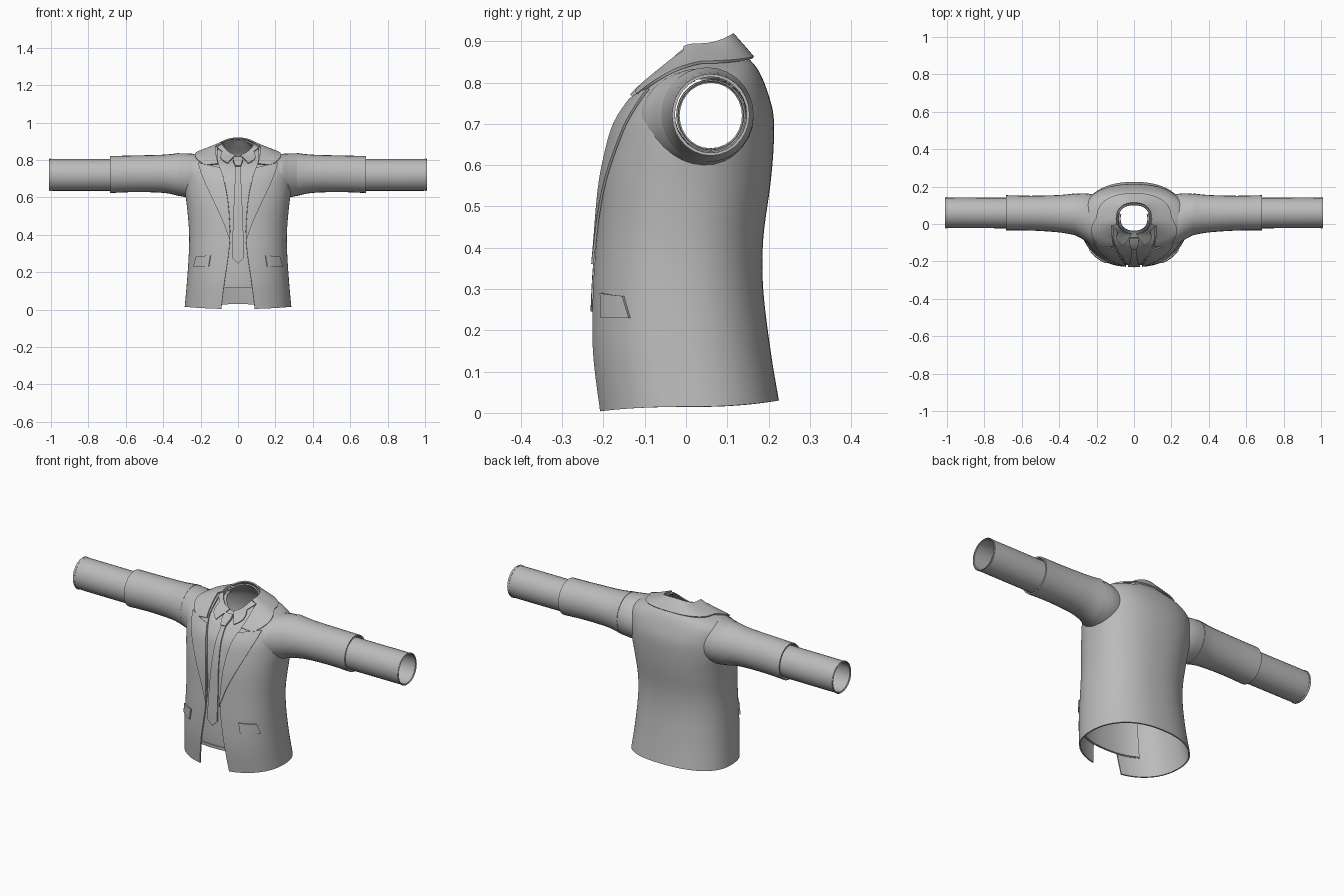
import bpy, bmesh, math
from mathutils import Vector
from mathutils.bvhtree import BVHTree

old = bpy.data.objects.get("Cube")
if old:
    bpy.data.objects.remove(old, do_unlink=True)

cloth = bpy.data.materials.new("grey cloth")
cloth.use_nodes = True
grey = (0.5, 0.5, 0.5, 1)
cloth.diffuse_color = grey
cloth.node_tree.nodes["Principled BSDF"].inputs["Base Color"].default_value = grey

# Body rings: front z, side z, back z, half width, front y, back y, front opening
RINGS = [
    (0.003, .015, .03, .285, -.215, .225, .09),
    (.15, .15, .15, .273, -.23, .205, .072),
    (.30, .30, .30, .263, -.227, .187, .05),
    (.42, .42, .42, .262, -.218, .187, .042),
    (.55, .55, .55, .273, -.207, .204, .05),
    (.64, .64, .64, .285, -.19, .212, .063),
    (.70, .72, .72, .29, -.172, .212, .078),
    (.75, .79, .785, .285, -.14, .195, .095),
    (.78, .825, .83, .25, -.115, .175, .105),
    (.80, .845, .855, .19, -.09, .155, .11),
    (.815, .868, .882, .125, -.065, .13, .11),
    (.825, .885, .91, .085, -.05, .105, .11),
]
TOP = len(RINGS) - 1
POWER = 2.3


def lerp(a, b, s):
    return a + (b - a) * s


def smooth(rows, t):
    """Smooth interpolation along a list of rows."""
    i = min(int(t), len(rows) - 2)
    f = t - i
    p, q, r, w = (rows[max(0, min(len(rows) - 1, k))] for k in range(i - 1, i + 3))
    return [b + f * (c - a + f * (2 * a - 5 * b + 4 * c - d + f * (3 * (b - c) + d - a))) / 2
            for a, b, c, d in zip(p, q, r, w)]


def body(t, a, off=0.0):
    """Point on the body at ring t and angle a from the front."""
    zf, zs, zb, hw, yf, yb, gap = smooth(RINGS, t)
    s, c = math.sin(a), math.cos(a)
    mid, half = (yf + yb) / 2, (yb - yf) / 2 + off
    x = (hw + off) * math.copysign(abs(s) ** (2 / POWER), s)
    y = mid - half * math.copysign(abs(c) ** (2 / POWER), c)
    z = lerp(zs, zf if c > 0 else zb, c * c)
    return Vector((x, y, z + off * max(0, min(1, (t - 6) / 4))))


def gap_angle(t):
    ring = smooth(RINGS, t)
    return math.asin(min(ring[6] / ring[3], .95) ** (POWER / 2))


def patch(name, rows, thick, mirror=False, axis="z", drop=None):
    """Grid surface with thickness, facing away from the given axis."""
    bm = bmesh.new()
    grid = [[bm.verts.new(p) for p in row] for row in rows]
    for r, q in zip(grid, grid[1:]):
        for i in range(len(r) - 1):
            bm.faces.new((r[i], r[i + 1], q[i + 1], q[i]))
    bmesh.ops.remove_doubles(bm, verts=bm.verts, dist=0.0002)
    bm.normal_update()
    facing = 0
    for f in bm.faces:
        c = f.calc_center_median()
        out = Vector((0, c.y - .058, c.z - .72)) if axis == "x" else Vector((c.x, c.y - .02, 0))
        facing += f.normal.dot(out) * f.calc_area()
    if facing < 0:
        bmesh.ops.reverse_faces(bm, faces=bm.faces)
    if drop:
        doomed = [f for f in bm.faces if drop(f.calc_center_median())]
        bmesh.ops.delete(bm, geom=doomed, context="FACES")
    mesh = bpy.data.meshes.new(name)
    bm.to_mesh(mesh)
    bm.free()
    mesh.materials.append(cloth)
    obj = bpy.data.objects.new(name, mesh)
    bpy.context.collection.objects.link(obj)
    if mirror:
        obj.modifiers.new("Mirror", "MIRROR")
    solid = obj.modifiers.new("Thickness", "SOLIDIFY")
    solid.thickness, solid.offset = thick, -1
    parts.append(obj)


parts = []
LEVELS = [TOP * i / 55 for i in range(56)]

# Closed body shape used to lay flat pieces on the chest
verts, faces, N = [], [], 96
for t in LEVELS:
    verts += [body(t, math.tau * k / N) for k in range(N)]
for j in range(len(LEVELS) - 1):
    for k in range(N):
        n = (k + 1) % N
        faces.append((j * N + k, j * N + n, j * N + N + n, j * N + N + k))
chest = BVHTree.FromPolygons(verts, faces)


def on_chest(x, z, off):
    hit, normal, _, _ = chest.ray_cast(Vector((x, -1, z)), Vector((0, 1, 0)))
    if hit is None:
        return Vector((x, 0, z))
    return hit + normal * (off if normal.y < 0 else -off)


def strip(keys, off, steps=5, cols=8):
    """Rows laid on the chest between pairs of edge points (x, z, x, z)."""
    rows = []
    for i in range((len(keys) - 1) * steps + 1):
        k = min(i // steps, len(keys) - 2)
        xa, za, xb, zb = (lerp(a, b, i / steps - k) for a, b in zip(keys[k], keys[k + 1]))
        rows.append([on_chest(lerp(xa, xb, c / cols), lerp(za, zb, c / cols), off)
                     for c in range(cols + 1)])
    return rows


# Jacket body, open at the front and at the armholes
def in_armhole(c):
    return abs(c.x) > .18 and math.hypot(c.y - .055, c.z - .72) < .095


rows = []
for t in LEVELS:
    g = gap_angle(t)
    rows.append([body(t, lerp(g, math.tau - g, k / 88)) for k in range(89)])
patch("jacket_body", rows, .007, drop=in_armhole)

# Shirt front and its hem band
def shirt_rows(low, high, off, count):
    rows = []
    for i in range(count + 1):
        t = lerp(low, high, i / count)
        reach = lerp(.7, 1.9, max(0, min(1, (t - 7) / 3)))
        rows.append([body(t, lerp(-reach, reach, k / 40), off) for k in range(41)])
    return rows


patch("shirt_front", shirt_rows(.8, TOP, -.012, 48), .004)
patch("shirt_hem", shirt_rows(.78, .89, -.009, 3), .003)

# Shirt collar leaves
rows = []
for i in range(31):
    s = i / 30
    outer = (8 + 2.2 * min(1, s * 3), lerp(.17, 1.9, s))
    inner = (TOP, lerp(.1, 1.9, s))
    rows.append([body(lerp(inner[0], outer[0], c / 8), lerp(inner[1], outer[1], c / 8), .004)
                 for c in range(9)])
patch("shirt_collar", rows, .005, mirror=True)

# Jacket collar, from the notch around the back of the neck
rows = []
for i in range(41):
    s = i / 40
    rise = min(1, s / .4)
    t_in = lerp(7.7, TOP, rise)
    a_in = gap_angle(t_in) if s < .4 else lerp(gap_angle(TOP), math.pi, (s - .4) / .6)
    t_out, a_out = lerp(7.2, 9, rise), lerp(.58, math.pi, s)
    rows.append([body(lerp(t_in, t_out, c / 8), lerp(a_in, a_out, c / 8), .01)
                 for c in range(9)])
patch("jacket_collar", rows, .007, mirror=True)

# Lapels
lapel = [(.042, .36, .044, .37), (.044, .45, .075, .46), (.05, .54, .12, .56),
         (.063, .64, .167, .66), (.08, .715, .198, .735), (.095, .755, .212, .782)]
patch("lapel", strip(lapel, .008), .006, mirror=True)

# Pocket flaps
flap = [(.145, .29, .22, .283), (.155, .23, .235, .23)]
patch("pocket_flap", strip(flap, .007), .007, mirror=True)

# Tie blade and knot
blade = [(z and -w, z, w, z) for z, w in
         ((.77, .012), (.6, .021), (.42, .028), (.275, .031), (.246, .002))]
patch("tie_blade", strip(blade, .002), .006)
knot = [(-w, z, w, z) for z, w in ((.81, .024), (.795, .026), (.765, .014))]
patch("tie_knot", strip(knot, .009), .012)


# Shoulders and sleeves: sections of x, centre y, centre z, y radius, z radius
def sleeve(name, sections, thick, sides=28, steps=5):
    rows = []
    for i in range((len(sections) - 1) * steps + 1):
        x, cy, cz, ry, rz = smooth(sections, i / steps)
        ring = [math.tau * (k % sides) / sides for k in range(sides + 1)]
        rows.append([(x, cy + ry * math.cos(a), cz + rz * math.sin(a)) for a in ring])
    patch(name, rows, thick, mirror=True, axis="x")


sleeve("shoulder", [(.19, .02, .71, .13, .11), (.23, .026, .713, .134, .118),
                    (.27, .04, .717, .124, .118), (.32, .052, .722, .109, .113)], .007)
sleeve("jacket_sleeve", [(.315, .052, .722, .112, .115), (.4, .055, .726, .1, .102),
                         (.55, .058, .726, .093, .098), (.685, .06, .722, .094, .099)], .007)
sleeve("shirt_sleeve", [(.5, .059, .722, .083, .086), (.7, .059, .72, .082, .085),
                        (.985, .06, .72, .081, .085), (1, .06, .72, .078, .081)], .005)

# Apply the modifiers and smooth the cloth while keeping crisp edges
bpy.ops.object.select_all(action="DESELECT")
for obj in parts:
    obj.select_set(True)
bpy.context.view_layer.objects.active = parts[0]
bpy.ops.object.convert(target="MESH")
bpy.ops.object.shade_smooth_by_angle(angle=math.radians(35))
